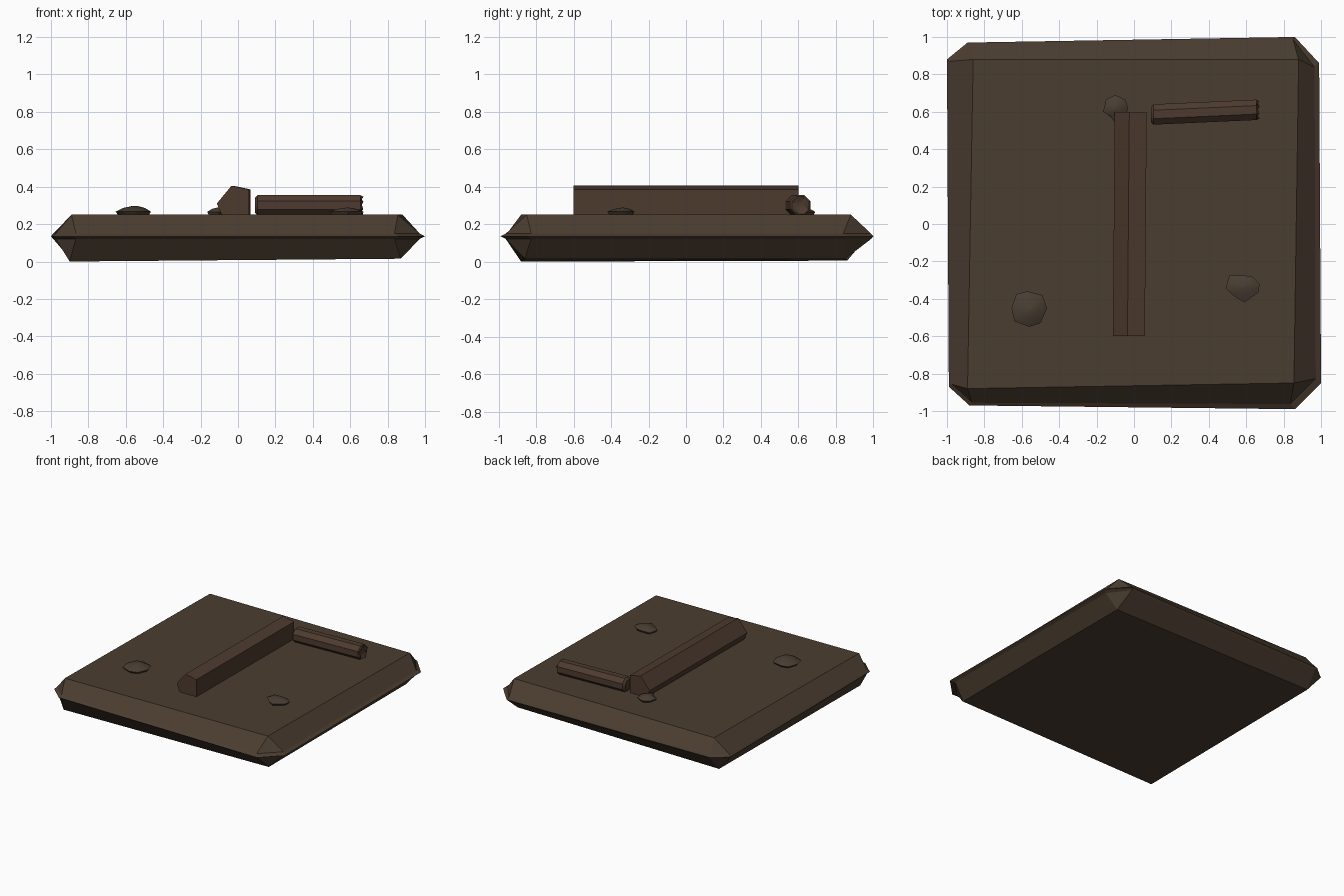
import bpy, bmesh
from math import cos, sin, pi, radians
from mathutils import Vector

if "Cube" in bpy.data.objects:
    bpy.data.objects.remove(bpy.data.objects["Cube"])


def material(name, rgb):
    m = bpy.data.materials.new(name)
    m.diffuse_color = (*rgb, 1)
    m.use_nodes = True
    m.node_tree.nodes["Principled BSDF"].inputs["Base Color"].default_value = m.diffuse_color
    return m


DIRT = material("dirt", (0.070, 0.047, 0.030))
BARK = material("bark", (0.075, 0.043, 0.028))
STONE = material("stone", (0.066, 0.047, 0.032))


def loft(name, rings, mat, smooth=None):
    """Skin a list of equal-length vertex rings and cap both ends."""
    bm = bmesh.new()
    vs = [[bm.verts.new(p) for p in r] for r in rings]
    n = len(rings[0])
    for a, b in zip(vs, vs[1:]):
        for i in range(n):
            j = (i + 1) % n
            bm.faces.new((a[i], a[j], b[j], b[i]))
    bm.faces.new(vs[0])
    bm.faces.new(vs[-1])
    bmesh.ops.remove_doubles(bm, verts=bm.verts, dist=1e-4)
    bmesh.ops.recalc_face_normals(bm, faces=bm.faces)
    me = bpy.data.meshes.new(name)
    bm.to_mesh(me)
    bm.free()
    ob = bpy.data.objects.new(name, me)
    bpy.context.collection.objects.link(ob)
    me.materials.append(mat)
    if smooth:
        bpy.context.view_layer.objects.active = ob
        ob.select_set(True)
        bpy.ops.object.shade_smooth_by_angle(angle=radians(smooth))
        ob.select_set(False)
    return ob


# Ground slab: square faces bevelled out to an eight-point rim
rim = [(-0.88, -0.97), (0.86, -0.99), (1.0, -0.85), (0.99, 0.86),
       (0.86, 1.0), (-0.89, 0.97), (-1.0, 0.88), (-0.99, -0.87)]
pinch = [0.015, 0.028, 0.028, 0.025, 0.012, 0.012, 0.012, 0.015]
top = [(-0.89, -0.88, 0.25), (0.855, -0.85, 0.25), (0.88, 0.88, 0.25), (-0.86, 0.88, 0.25)]
bottom = [(-0.90, -0.88, 0.0), (0.87, -0.86, 0.015), (0.87, 0.85, 0.015), (-0.89, 0.86, 0.005)]


def doubled(corners):
    return [corners[k] for k in (0, 1, 1, 2, 2, 3, 3, 0)]


def pinched(z):
    return [(x * (1 - p), y * (1 - p), z) for (x, y), p in zip(rim, pinch)]


loft("ground_slab", [doubled(bottom), pinched(0.121),
                     [(x, y, 0.135) for x, y in rim],
                     pinched(0.149), doubled(top)], DIRT)

# Long log: uneven hexagon section run along y
section = [(-0.108, 0.31), (-0.03, 0.405), (0.063, 0.385),
           (0.063, 0.25), (-0.02, 0.215), (-0.085, 0.255)]
loft("long_log", [[(x + s * 0.005, s * 0.6, z) for x, z in section] for s in (-1, 1)],
     BARK, 40)


# Short log: octagon with a chamfered left end and a splintered right end
def log_ring(x, r, notch=0.0):
    cy = 0.585 + (x - 0.09) * 0.045
    return [(x - notch * (i % 2), cy + r * cos(i * pi / 4 + pi / 8),
             0.30 + r * sin(i * pi / 4 + pi / 8)) for i in range(8)]


loft("short_log", [log_ring(0.09, 0.042), log_ring(0.105, 0.059),
                   log_ring(0.655, 0.059), log_ring(0.67, 0.050, 0.018),
                   log_ring(0.648, 0.018)], BARK, 40)


# Half-buried stones: outline, shrinking to a small crown
def stone(name, outline, peak, mid_z):
    c = Vector(peak)
    rings = []
    for k, z in ((0.7, 0.23), (1.0, mid_z), (0.6, mid_z + 0.65 * (c.z - mid_z)), (0.08, c.z)):
        rings.append([(c.x + (x - c.x) * k, c.y + (y - c.y) * k, z) for x, y in outline])
    loft(name, rings, STONE, 50)


stone("stone_left", [(-0.57, -0.36), (-0.49, -0.38), (-0.465, -0.45), (-0.50, -0.53),
                     (-0.56, -0.55), (-0.64, -0.52), (-0.655, -0.45), (-0.63, -0.375)],
      (-0.55, -0.455, 0.298), 0.266)
stone("stone_right", [(0.585, -0.275), (0.63, -0.28), (0.672, -0.32), (0.665, -0.365),
                      (0.59, -0.42), (0.535, -0.385), (0.49, -0.345), (0.51, -0.275)],
      (0.585, -0.335, 0.288), 0.266)
stone("stone_back", [(-0.10, 0.69), (-0.045, 0.665), (-0.03, 0.61), (-0.07, 0.56),
                     (-0.10, 0.54), (-0.125, 0.575), (-0.165, 0.60), (-0.15, 0.665)],
      (-0.10, 0.62, 0.29), 0.265)
